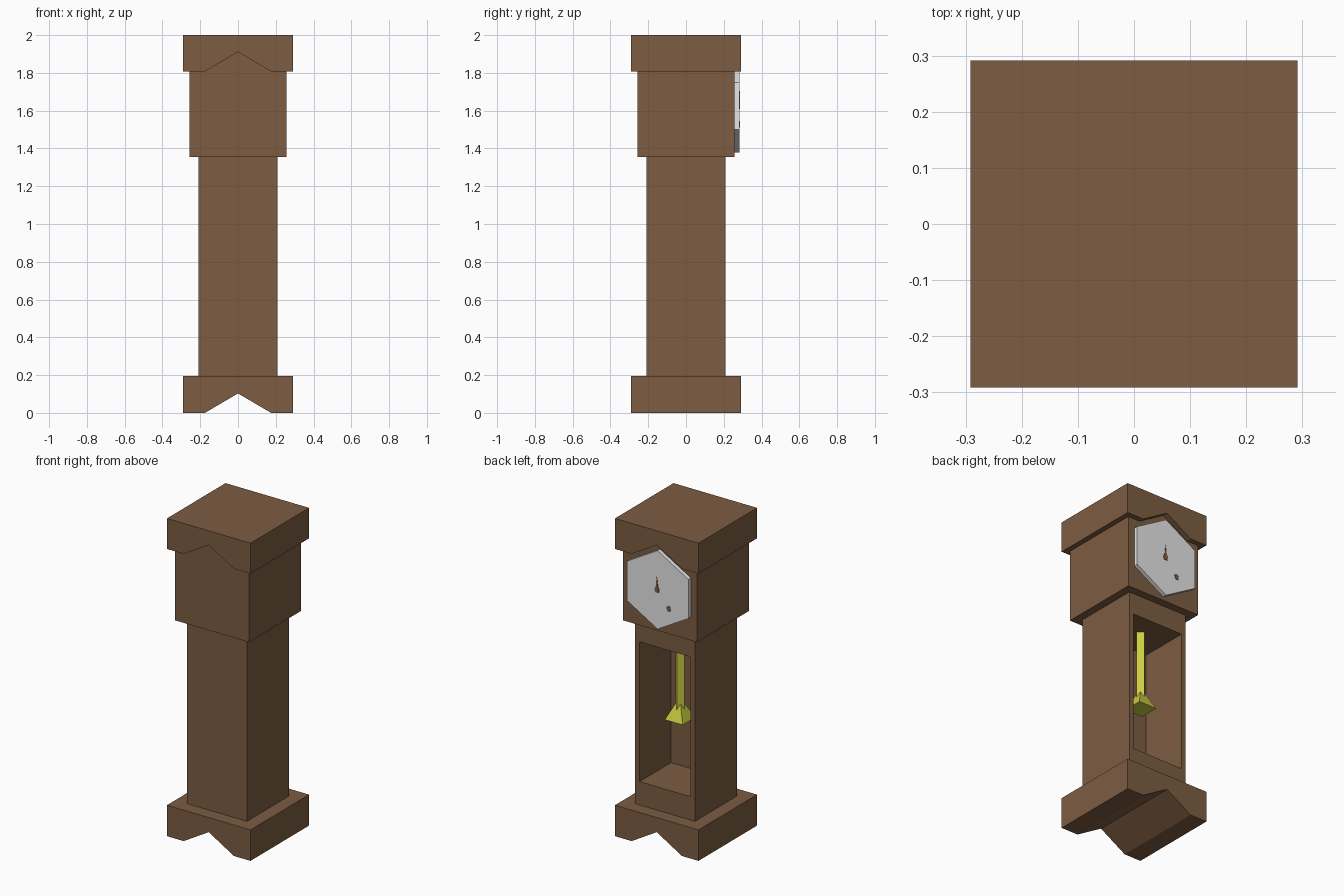
import bpy, bmesh, math
from mathutils import Matrix

if "Cube" in bpy.data.objects:
    bpy.data.objects.remove(bpy.data.objects["Cube"])


def material(name, rgb):
    m = bpy.data.materials.new(name)
    m.diffuse_color = (*rgb, 1)
    m.use_nodes = True
    m.node_tree.nodes["Principled BSDF"].inputs["Base Color"].default_value = m.diffuse_color
    return m


WOOD = material("brown wood", (0.205, 0.109, 0.055))
BRASS = material("yellow brass", (0.60, 0.61, 0.055))
DIAL = material("pale dial", (0.80, 0.80, 0.81))


def finish(name, bm, mat):
    bmesh.ops.recalc_face_normals(bm, faces=bm.faces)
    me = bpy.data.meshes.new(name)
    bm.to_mesh(me)
    bm.free()
    me.materials.append(mat)
    ob = bpy.data.objects.new(name, me)
    bpy.context.collection.objects.link(ob)
    return ob


def prism(name, profile, y0, y1, mat):
    """Extrude an (x, z) outline from y0 to y1."""
    bm = bmesh.new()
    face = bm.faces.new([bm.verts.new((x, y0, z)) for x, z in profile])
    ext = bmesh.ops.extrude_face_region(bm, geom=[face])
    verts = [v for v in ext["geom"] if isinstance(v, bmesh.types.BMVert)]
    bmesh.ops.translate(bm, verts=verts, vec=(0, y1 - y0, 0))
    return finish(name, bm, mat)


def box(half, z0, z1):
    bm = bmesh.new()
    bmesh.ops.create_cube(bm, size=1, matrix=Matrix.Translation((0, 0, (z0 + z1) / 2))
                          @ Matrix.Diagonal((2 * half, 2 * half, z1 - z0, 1)))
    return bm


def notched(name, z0, z1):
    """Square block with a shallow V cut along its underside."""
    h, w = 0.291, 0.175
    prism(name, [(-h, z0), (-w, z0), (0, z0 + 0.103), (w, z0), (h, z0),
                 (h, z1), (-h, z1)], -h, h, WOOD)


# plinth and crown share the same notched block
notched("plinth", 0, 0.195)
notched("crown", 1.808, 2.0)

# box behind the dial
finish("dial_housing", box(0.258, 1.355, 1.93), WOOD)

# trunk with a recess opened in the dial side
bm = box(0.208, 0.19, 1.36)
face = max(bm.faces, key=lambda f: f.calc_center_median().y)
bmesh.ops.inset_individual(bm, faces=[face], thickness=0.03)
for v in face.verts:
    v.co.x = math.copysign(0.178, v.co.x)
    v.co.z = 1.222 if v.co.z > 0.7 else 0.342
ext = bmesh.ops.extrude_discrete_faces(bm, faces=[face])
for v in ext["faces"][0].verts:
    v.co.y = -0.105
finish("trunk", bm, WOOD)

# hexagonal dial
CZ, R = 1.625, 0.247
prism("dial", [(R * math.sin(k * math.pi / 3), CZ + R * math.cos(k * math.pi / 3))
               for k in range(6)], 0.256, 0.283, DIAL)

# small tips of the hands showing on the dial
prism("long_hand", [(0.004, 1.705), (-0.003, 1.65), (-0.013, 1.625), (-0.007, 1.608),
                    (0.014, 1.608), (0.02, 1.628), (0.01, 1.65)], 0.279, 0.286, WOOD)
prism("short_hand", [(-0.062, 1.535), (-0.075, 1.545), (-0.092, 1.535), (-0.088, 1.51),
                     (-0.07, 1.51)], 0.279, 0.286, WOOD)


# pendulum: four-sided rod and pyramid bob
def cone(name, r1, r2, z0, z1, turn):
    bm = bmesh.new()
    bmesh.ops.create_cone(bm, cap_ends=True, segments=4, radius1=r1, radius2=r2,
                          depth=z1 - z0,
                          matrix=Matrix.Translation((0, 0.06, (z0 + z1) / 2))
                          @ Matrix.Rotation(turn, 4, "Z"))
    finish(name, bm, BRASS)


cone("pendulum_rod", 0.032, 0.032, 0.76, 1.23, 0)
cone("pendulum_bob", 0.088, 0, 0.73, 0.867, math.pi / 4)
